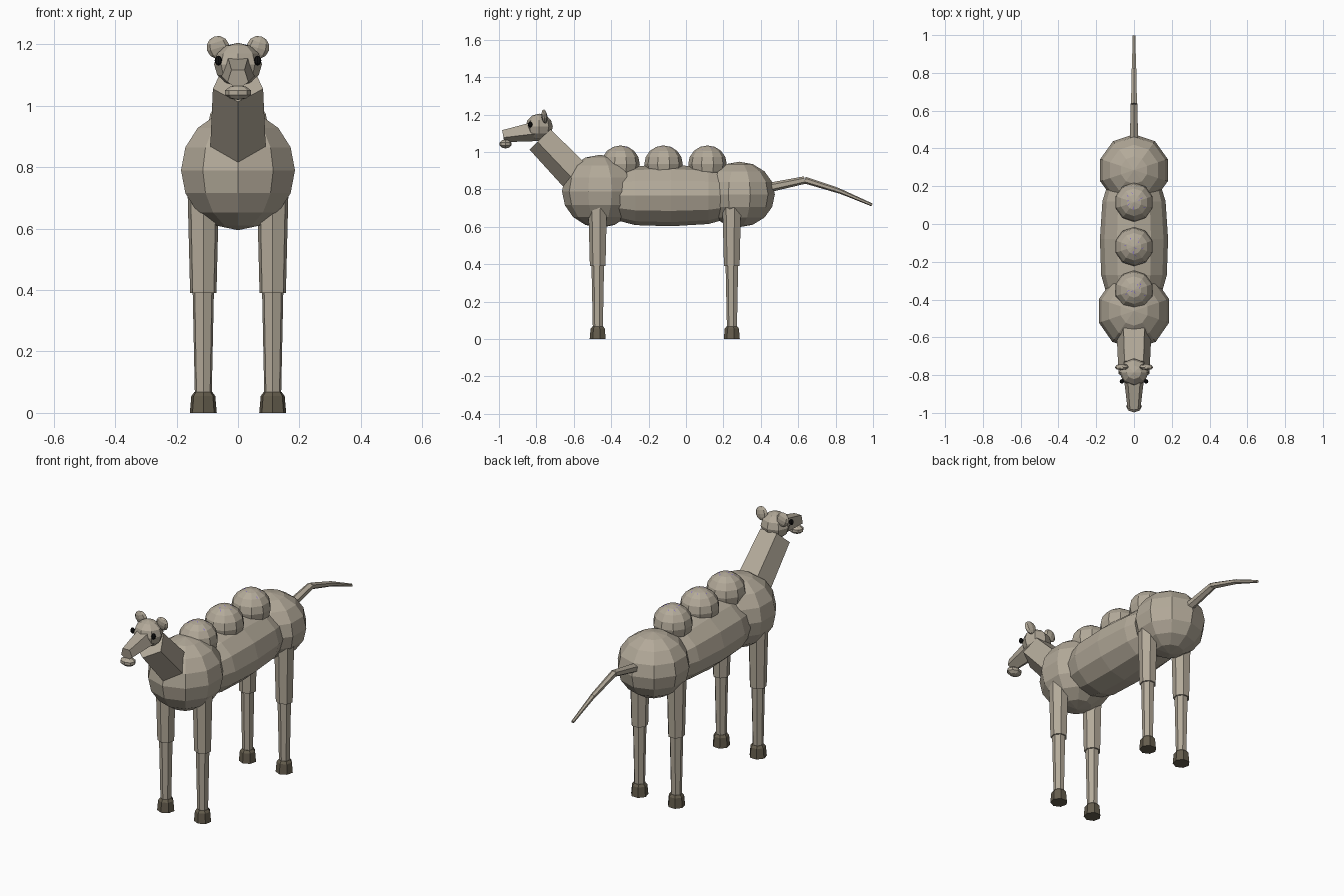
import bpy, bmesh, math, random
from mathutils import Vector, Matrix

random.seed(4)
if "Cube" in bpy.data.objects:
    bpy.data.objects.remove(bpy.data.objects["Cube"], do_unlink=True)


def material(name, rgb):
    m = bpy.data.materials.new(name)
    m.use_nodes = True
    color = (*rgb, 1)
    m.diffuse_color = color
    m.node_tree.nodes["Principled BSDF"].inputs["Base Color"].default_value = color
    return m


hide = material("tan hide", (0.45, 0.40, 0.32))
hoof_brown = material("hoof brown", (0.13, 0.11, 0.075))
eye_black = material("eye black", (0.006, 0.006, 0.006))
purple = material("purple", (0.16, 0.09, 0.75))


def finish(name, bm, mat):
    bmesh.ops.recalc_face_normals(bm, faces=bm.faces)
    mesh = bpy.data.meshes.new(name)
    bm.to_mesh(mesh)
    bm.free()
    mesh.materials.append(mat)
    ob = bpy.data.objects.new(name, mesh)
    bpy.context.collection.objects.link(ob)
    return ob


def ball(name, center, radii, segs=10, rings=8, mat=hide, tilt=0, lean=0):
    """Faceted ellipsoid, tilted about x and leaned about y."""
    bm = bmesh.new()
    bmesh.ops.create_uvsphere(bm, u_segments=segs, v_segments=rings, radius=1)
    turn = Matrix.Rotation(lean, 4, 'Y') @ Matrix.Rotation(tilt, 4, 'X')
    bm.transform(Matrix.Translation(center) @ turn @ Matrix.Diagonal((*radii, 1)))
    return finish(name, bm, mat)


def tube(name, rings, sides, mat=hide, widen=1.0):
    """Faceted tube through (x, y, z, radius) rings, one corner pointing down or forward."""
    bm = bmesh.new()
    d = (Vector(rings[-1][:3]) - Vector(rings[0][:3])).normalized()
    side = Vector((1, 0, 0))
    down = side.cross(d).normalized()
    loops = []
    for x, y, z, r in rings:
        loop = []
        for k in range(sides):
            a = math.tau * k / sides
            offset = down * math.cos(a) * r + side * math.sin(a) * r * widen
            loop.append(bm.verts.new(Vector((x, y, z)) + offset))
        loops.append(loop)
    for a, b in zip(loops, loops[1:]):
        for k in range(sides):
            j = (k + 1) % sides
            bm.faces.new((a[k], a[j], b[j], b[k]))
    bm.faces.new(loops[0])
    bm.faces.new(loops[-1])
    return finish(name, bm, mat)


# Body
ball("chest", (0, -0.46, 0.79), (0.195, 0.203, 0.195))
ball("rump", (0, 0.285, 0.773), (0.188, 0.19, 0.175))
barrel = [(-0.42, 0.07), (-0.36, 0.135), (-0.27, 0.158), (-0.08, 0.164),
          (0.12, 0.152), (0.2, 0.13), (0.26, 0.07)]
tube("belly", [(0, y, 0.767, r) for y, r in barrel], 12, widen=1.1)

# Humps, with small purple flecks lying on their upper faces
for name, y in (("front", -0.35), ("middle", -0.12), ("rear", 0.115)):
    hump = ball(name + "_hump", (0, y, 0.935), (0.103, 0.103, 0.1))
    bm = bmesh.new()
    upper = [p for p in hump.data.polygons if p.normal.z > 0.65]
    for p in random.sample(upper, 8):
        corners = [hump.data.vertices[i].co for i in p.vertices]
        spot = p.center.lerp(random.choice(corners), 0.5) + p.normal * 0.001
        along = (corners[1] - corners[0]).normalized() * 0.009
        across = p.normal.cross(along) * 0.35
        bm.faces.new([bm.verts.new(spot + v) for v in (along, across, -along)])
    finish(name + "_hump_flecks", bm, purple)

# Legs and hooves
for end, y in (("front", -0.47), ("rear", 0.247)):
    for label, s in (("left", 1), ("right", -1)):
        x = s * 0.113
        tag = end + "_" + label
        tube(tag + "_upper_leg", [(x, y, 0.39, 0.044), (x, y, 0.74, 0.053)], 7)
        tube(tag + "_lower_leg", [(x, y, 0.05, 0.028), (x, y, 0.42, 0.036)], 7)
        tube(tag + "_hoof", [(x, y, 0, 0.045), (x, y, 0.055, 0.04),
                             (x, y, 0.068, 0.03)], 7, hoof_brown)

# Neck and head
tube("neck", [(0, -0.49, 0.78, 0.1), (0, -0.775, 1.073, 0.086)], 5)
ball("head", (0, -0.785, 1.135), (0.078, 0.073, 0.07), 8, 6)
tube("snout", [(0, -0.79, 1.118, 0.06), (0, -0.978, 1.088, 0.036)], 5)
ball("chin", (0, -0.965, 1.043), (0.044, 0.034, 0.024), 8, 5)
for label, s in (("left", 1), ("right", -1)):
    ball(label + "_ear", (s * 0.065, -0.757, 1.19), (0.037, 0.016, 0.038),
         8, 6, tilt=0.12, lean=s * 0.3)
    ball(label + "_eye", (s * 0.064, -0.833, 1.147), (0.012, 0.012, 0.016),
         8, 6, eye_black)

# Tail in three tapering segments
joints = [(0.42, 0.805), (0.635, 0.85), (0.82, 0.792), (0.995, 0.717)]
radii = [(0.026, 0.02), (0.018, 0.014), (0.013, 0.008)]
for i, (r0, r1) in enumerate(radii):
    (y0, z0), (y1, z1) = joints[i], joints[i + 1]
    tube("tail_segment_%d" % (i + 1), [(0, y0, z0, r0), (0, y1, z1, r1)], 6)
